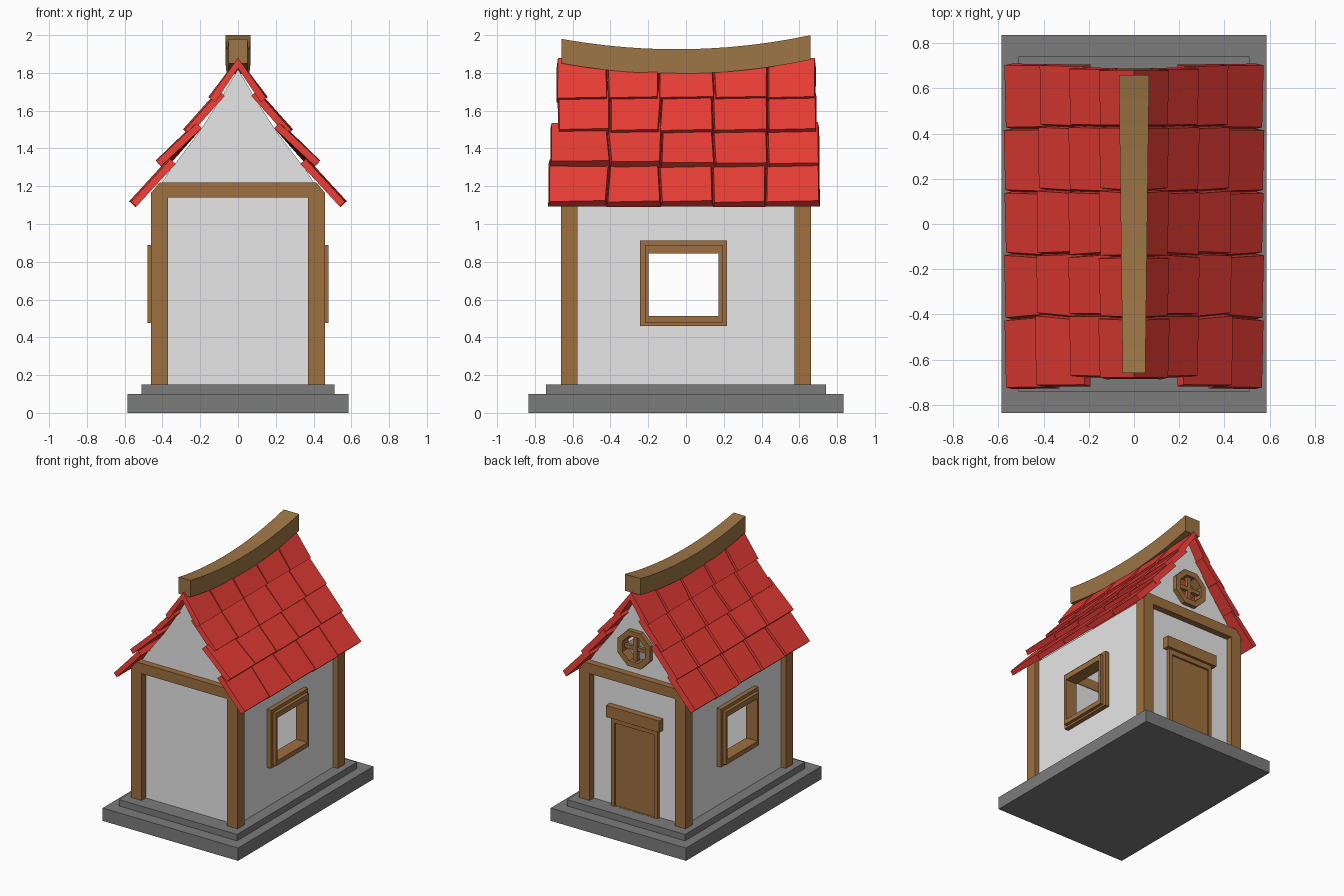
import bpy, bmesh, math, random
from mathutils import Vector

if "Cube" in bpy.data.objects:
    bpy.data.objects.remove(bpy.data.objects["Cube"])

random.seed(4)


def material(name, rgb):
    m = bpy.data.materials.new(name)
    m.diffuse_color = (*rgb, 1)
    m.use_nodes = True
    m.node_tree.nodes["Principled BSDF"].inputs["Base Color"].default_value = m.diffuse_color
    return m


WALL = material("plaster_grey", (0.8, 0.8, 0.8))
WOOD = material("wood_brown", (0.34, 0.16, 0.05))
RIDGE = material("ridge_brown", (0.34, 0.18, 0.06))
RED = material("roof_red", (0.8, 0.045, 0.035))
STONE = material("stone_grey", (0.2, 0.2, 0.2))


def finish(name, bm, mat, mirror=""):
    bmesh.ops.recalc_face_normals(bm, faces=bm.faces)
    me = bpy.data.meshes.new(name)
    bm.to_mesh(me)
    bm.free()
    me.materials.append(mat)
    ob = bpy.data.objects.new(name, me)
    bpy.context.collection.objects.link(ob)
    if mirror:
        m = ob.modifiers.new("mirror", "MIRROR")
        m.use_axis = ("x" in mirror, "y" in mirror, False)
        m.use_mirror_merge = False
    return ob


def place(axis, d, a, b):
    # profile (a, b) at depth d: axis x -> (y, z), axis y -> (x, z)
    return Vector((d, a, b)) if axis == "x" else Vector((a, d, b))


def loft(bm, sections):
    # closed solid through matching cross-sections
    rows = [[bm.verts.new(p) for p in s] for s in sections]
    n = len(rows[0])
    for r, s in zip(rows, rows[1:]):
        for i in range(n):
            j = (i + 1) % n
            bm.faces.new((r[i], r[j], s[j], s[i]))
    bm.faces.new(rows[0])
    bm.faces.new(rows[-1])


def prism(name, pts, axis, d0, d1, mat, mirror=""):
    bm = bmesh.new()
    loft(bm, [[place(axis, d, *p) for p in pts] for d in (d0, d1)])
    return finish(name, bm, mat, mirror)


def ring(name, outer, inner, axis, d0, d1, mat, mirror=""):
    # plate with a hole
    bm = bmesh.new()
    loops = [(outer, d0), (outer, d1), (inner, d1), (inner, d0)]
    vs = [[bm.verts.new(place(axis, d, *p)) for p in pts] for pts, d in loops]
    n = len(outer)
    for k in range(4):
        a, b = vs[k], vs[(k + 1) % 4]
        for i in range(n):
            j = (i + 1) % n
            bm.faces.new((a[i], a[j], b[j], b[i]))
    return finish(name, bm, mat, mirror)


def rect(a0, a1, b0, b1):
    return [(a0, b0), (a1, b0), (a1, b1), (a0, b1)]


def octagon(r, cz):
    return [(r * math.cos(math.pi * (k + .5) / 4), cz + r * math.sin(math.pi * (k + .5) / 4))
            for k in range(8)]


# stepped stone base
prism("base_slab", rect(-.585, .585, 0, .10), "y", -.835, .835, STONE)
prism("base_step", rect(-.51, .51, .10, .15), "y", -.74, .74, STONE)

# gabled end walls
gable = [(-.42, .15), (.42, .15), (.42, 1.19), (.36, 1.285), (.21, 1.48), (.10, 1.65), (0, 1.82),
         (-.10, 1.65), (-.21, 1.48), (-.36, 1.285), (-.42, 1.19)]
prism("front_wall", gable, "y", -.61, -.58, WALL)
back = prism("back_wall", gable, "y", .58, .61, WALL)

# round hole in the back gable
CZ = 1.42
cutter = prism("round_cutter", octagon(.12, CZ), "y", .5, .7, WALL)
cutter.hide_render = True
mod = back.modifiers.new("hole", "BOOLEAN")
mod.operation, mod.solver, mod.object = "DIFFERENCE", "EXACT", cutter
bpy.context.view_layer.objects.active = back
bpy.ops.object.modifier_apply(modifier="hole")
bpy.data.objects.remove(cutter)

# round window frame and bars
ring("round_window_frame", octagon(.15, CZ), octagon(.105, CZ), "y", .57, .645, WOOD)
prism("round_window_upright", rect(-.015, .015, CZ - .11, CZ + .11), "y", .595, .625, WOOD)
prism("round_window_crossbar", rect(-.11, .11, CZ - .015, CZ + .015), "y", .597, .623, WOOD)

# side walls with window openings and stepped frames
hole = rect(-.198, .172, .512, .845)
ring("side_walls", rect(-.58, .58, .15, 1.19), rect(-.21, .184, .50, .857), "x", .39, .42, WALL, "x")
ring("window_outer_frame", rect(-.243, .217, .459, .913), rect(-.205, .18, .505, .852),
     "x", .40, .455, WOOD, "x")
ring("window_inner_frame", rect(-.218, .192, .475, .888), hole, "x", .38, .48, WOOD, "x")

# corner posts trimmed under the roof, and end beams
prism("corner_posts", [(.37, .15), (.46, .15), (.46, 1.165), (.415, 1.22), (.37, 1.22)],
      "y", .575, .662, WOOD, "xy")
prism("end_beams", rect(-.37, .37, 1.14, 1.22), "y", .575, .66, WOOD, "y")

# door on the back
ring("door_frame", rect(-.20, .20, .15, .85), rect(-.172, .172, .151, .80), "y", .60, .64, WOOD)
prism("door_panel", rect(-.175, .175, .15, .81), "y", .60, .625, WOOD)
prism("door_lintel", rect(-.23, .23, .84, .93), "y", .60, .66, WOOD)

# roof tiles: top edge (x, z), bottom edge (x, z), y range, end-to-end tilt
ROWS = [((0, 1.88), (.152, 1.668), (-.685, .688), 0),
        ((.10, 1.705), (.285, 1.498), (-.68, .69), 0),
        ((.22, 1.535), (.425, 1.325), (-.718, .705), -.014),
        ((.36, 1.345), (.57, 1.117), (-.728, .706), 0)]
THICK = .04
for r, (top, low, (y0, y1), tilt) in enumerate(ROWS):
    bm = bmesh.new()
    d = Vector((low[0] - top[0], 0, low[1] - top[1])).normalized()
    nrm = Vector((-d.z, 0, d.x))
    cuts = [y0, -.41, -.135, .143, .425, y1]
    seams = []
    for i, y in enumerate(cuts):
        inner = 0 < i < 5
        seams.append((y + (random.uniform(-.012, .012) if inner else 0),
                      y + random.uniform(-.012, .012) * (1 if inner else .3)))
    for i in range(5):
        drop = random.uniform(-.006, .006)
        sections = []
        for (ys, side) in ((seams[i], 1), (seams[i + 1], -1)):
            lift = .007 if side < 0 else -.002
            quad = []
            for (x, z), y, k in ((top, ys[0], 0), (low, ys[1], 1)):
                p = Vector((x, y, z)) + k * (d * drop + nrm * tilt * y / .7)
                hi = p + nrm * lift * (k if r == 0 else 1) + Vector((0, side * .007, 0))
                lo = p - nrm * THICK
                if r == 0 and k == 0:
                    lo.x, lo.z = 0, 1.825
                quad += [hi, lo] if k == 0 else [lo, hi]
            sections.append(quad)
        loft(bm, sections)
    finish("roof_tiles_row_%d" % (r + 1), bm, RED, "x")

# sagging, tapered ridge beam
bm = bmesh.new()
sections = []
for k in range(13):
    y = -.66 + 1.32 * k / 12
    w = .05 + .017 * k / 12
    zt = 1.925 + .148 * (y + .05) ** 2
    sections.append([(-w, y, zt - .13), (w, y, zt - .13), (w, y, zt), (-w, y, zt)])
loft(bm, sections)
finish("ridge_beam", bm, RIDGE)
